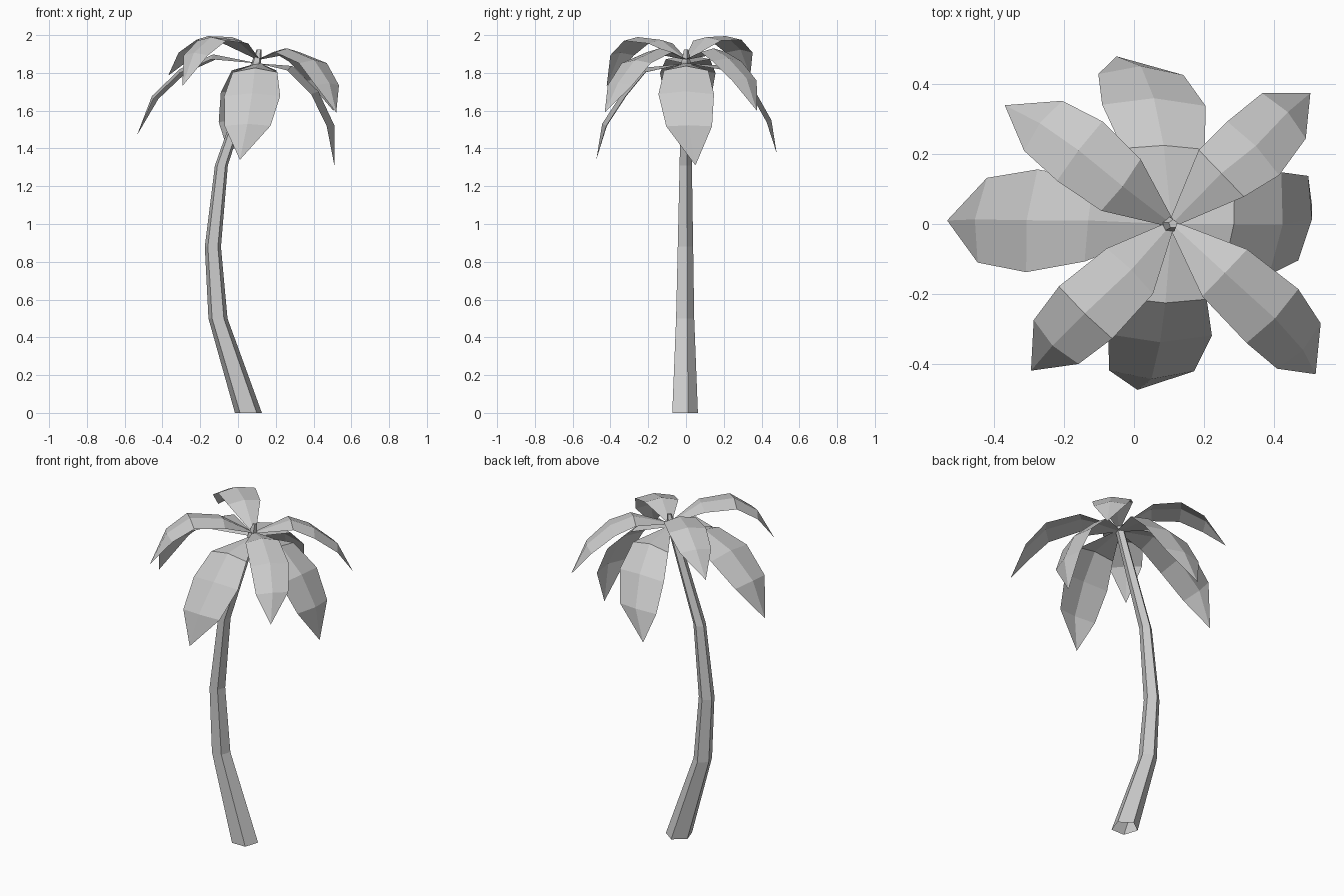
import bpy
import math
from mathutils import Matrix, Vector

old = bpy.data.objects.get("Cube")
if old:
    bpy.data.objects.remove(old, do_unlink=True)

# One plain grey for the whole tree
grey = bpy.data.materials.new("plain_grey")
grey.use_nodes = True
colour = (0.6, 0.6, 0.6, 1)
grey.diffuse_color = colour
grey.node_tree.nodes["Principled BSDF"].inputs["Base Color"].default_value = colour


def add_object(name, verts, faces):
    mesh = bpy.data.meshes.new(name)
    mesh.from_pydata(verts, [], faces)
    mesh.materials.append(grey)
    mesh.update()
    obj = bpy.data.objects.new(name, mesh)
    bpy.context.collection.objects.link(obj)
    return obj


def add_trunk(name, rings, sides, y_start, y_end):
    """Loft level polygon rings, each given as x, z and radius, open at the foot."""
    verts, faces = [], []
    last = len(rings) - 1
    for row, (x, z, radius) in enumerate(rings):
        y = y_start + (y_end - y_start) * row / last
        for k in range(sides):
            angle = math.pi / 2 + math.tau * k / sides
            verts.append((x + radius * math.cos(angle), y + radius * math.sin(angle), z))
    for row in range(last):
        for k in range(sides):
            a, b = row * sides + k, row * sides + (k + 1) % sides
            faces.append((a, b, b + sides, a + sides))
    faces.append(tuple(range(last * sides, (last + 1) * sides)))
    return add_object(name, verts, faces)


def add_frond(name, spine, half_widths, fold, twist=0):
    """Build a blade folded along its spine, ending in a point; twist turns its cross rows."""
    points = [Vector(p) for p in spine]
    reach = points[-2] - points[0]
    side = Vector((-reach.y, reach.x, 0)).normalized()
    side = Matrix.Rotation(math.radians(twist), 3, "Z") @ side
    verts, faces = [], []
    for i, half in enumerate(half_widths):
        along = points[i + 1] - points[max(i - 1, 0)]
        normal = along.cross(side).normalized()
        lift = normal * (fold if i else 0)
        centre = points[i]
        verts += [centre + side * half - lift, centre + lift, centre - side * half - lift]
    verts.append(points[-1])
    tip, rows = len(verts) - 1, len(half_widths)
    for i in range(rows):
        for k in range(2):
            a = i * 3 + k
            if i < rows - 1:
                faces.append((a, a + 1, a + 4, a + 3))
            else:
                faces.append((a, a + 1, tip))
    return add_object(name, verts, faces)


# Five-sided leaning trunk with a short stub above the crown
add_trunk("trunk", [(0.055, 0, 0.075), (-0.106, 0.5, 0.053), (-0.133, 0.88, 0.045),
                    (-0.088, 1.31, 0.036), (0.098, 1.86, 0.026), (0.112, 1.925, 0.013)],
          5, -0.012, 0)

# Broad drooping fronds, each with its twist in degrees
low_root = (0.108, 0, 1.85)
broad = (0.01, 0.118, 0.148, 0.122)
drooping = {
    "frond_right": (-5, [(-0.13, 0.01, 1.885), (-0.3, 0.01, 1.81), (-0.445, 0.012, 1.67), (-0.535, 0.01, 1.47)]),
    "frond_left": (-9, [(0.28, 0, 1.825), (0.415, 0, 1.695), (0.497, 0.015, 1.52), (0.51, 0.05, 1.31)]),
    "frond_front": (7, [(0.09, -0.22, 1.815), (0.075, -0.328, 1.685), (0.05, -0.432, 1.525), (0.01, -0.475, 1.34)]),
    "frond_back": (-12, [(0.085, 0.22, 1.825), (0.057, 0.35, 1.705), (0.02, 0.44, 1.545), (-0.05, 0.48, 1.375)]),
}
for name, (twist, spine) in drooping.items():
    add_frond(name, [low_root] + spine, broad, 0.013, twist)

# Narrower raised fronds on the diagonals
high_root = (0.108, 0, 1.87)
narrow = (0.01, 0.093, 0.107, 0.09)
raised = {
    "frond_back_left": [(0.25, 0.145, 1.92), (0.345, 0.22, 1.87), (0.435, 0.315, 1.765), (0.505, 0.375, 1.6)],
    "frond_front_left": [(0.26, -0.14, 1.92), (0.4, -0.267, 1.86), (0.478, -0.355, 1.74), (0.52, -0.43, 1.59)],
    "frond_front_right": [(-0.01, -0.133, 1.965), (-0.14, -0.255, 1.98), (-0.228, -0.343, 1.9), (-0.295, -0.42, 1.73)],
    "frond_back_right": [(-0.035, 0.11, 1.98), (-0.157, 0.21, 1.985), (-0.265, 0.285, 1.915), (-0.37, 0.34, 1.785)],
}
for name, spine in raised.items():
    add_frond(name, [high_root] + spine, narrow, 0.01)
